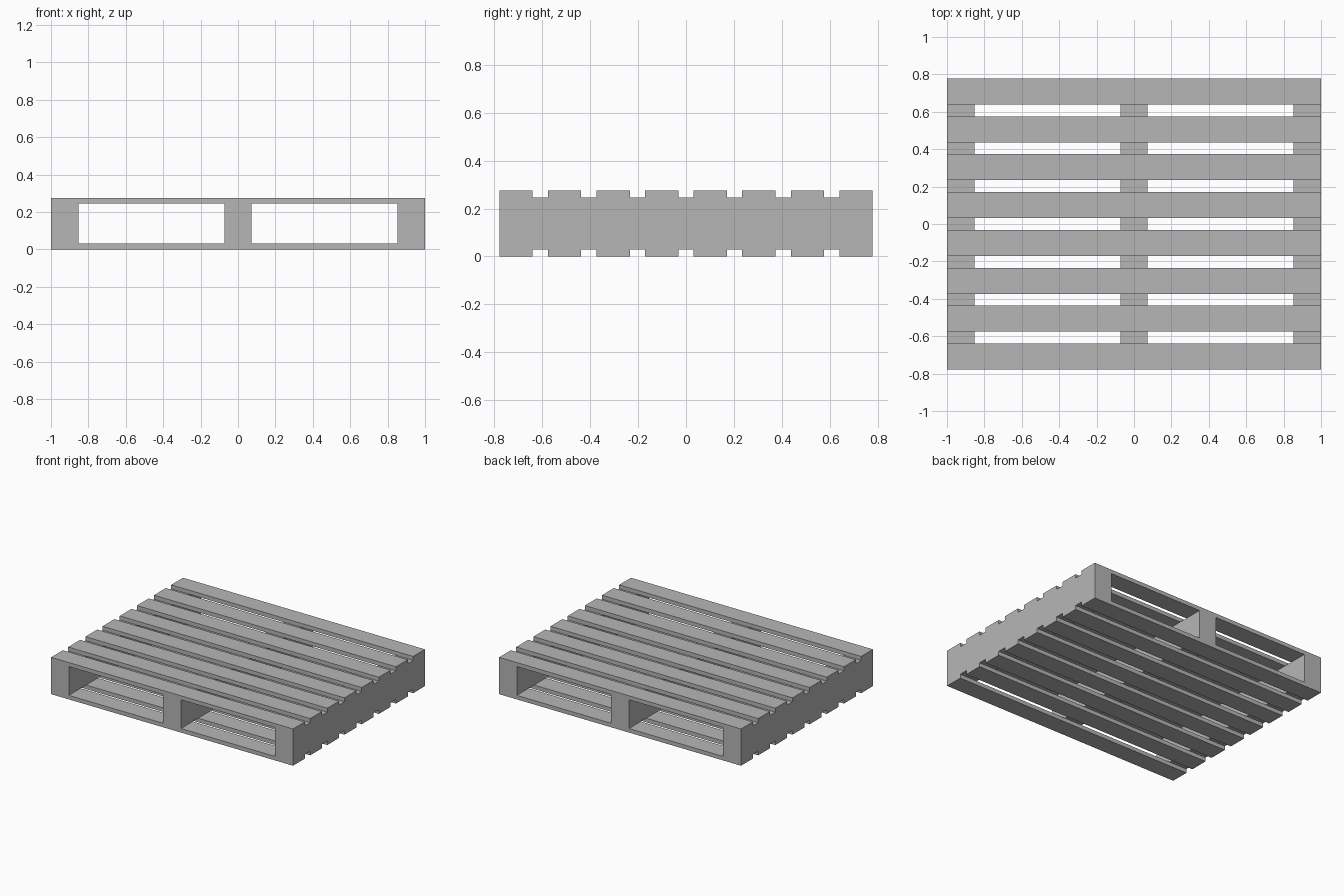
import bpy

default_cube = bpy.data.objects.get("Cube")
if default_cube:
    bpy.data.objects.remove(default_cube, do_unlink=True)

LENGTH, DEPTH, HEIGHT = 2.0, 1.557, 0.275
BOARD_WIDTH, BOARD_THICK = 0.139, 0.03
STRINGER_WIDTH = 0.147
BOARD_COUNT = 8

# Plain grey wood
GREY = (0.47, 0.47, 0.47, 1.0)
wood = bpy.data.materials.new("plain_grey")
wood.use_nodes = True
wood.diffuse_color = GREY
wood.node_tree.nodes["Principled BSDF"].inputs["Base Color"].default_value = GREY


def add_box(name, size, location):
    bpy.ops.mesh.primitive_cube_add(size=1, location=location)
    box = bpy.context.object
    box.name = name
    box.scale = size
    bpy.ops.object.transform_apply(location=False, rotation=False, scale=True)
    box.data.materials.append(wood)
    return box


# Three stringers running front to back
side_x = (LENGTH - STRINGER_WIDTH) / 2
for name, x in (("right", -side_x), ("middle", 0), ("left", side_x)):
    add_box(f"{name}_stringer",
            (STRINGER_WIDTH, DEPTH, HEIGHT - 2 * BOARD_THICK),
            (x, 0, HEIGHT / 2))

# Matching rows of deck boards above and below
pitch = (DEPTH - BOARD_WIDTH) / (BOARD_COUNT - 1)
for layer, z in (("bottom", BOARD_THICK / 2), ("top", HEIGHT - BOARD_THICK / 2)):
    for i in range(BOARD_COUNT):
        y = (i - (BOARD_COUNT - 1) / 2) * pitch
        add_box(f"{layer}_board_{i + 1}",
                (LENGTH, BOARD_WIDTH, BOARD_THICK), (0, y, z))
